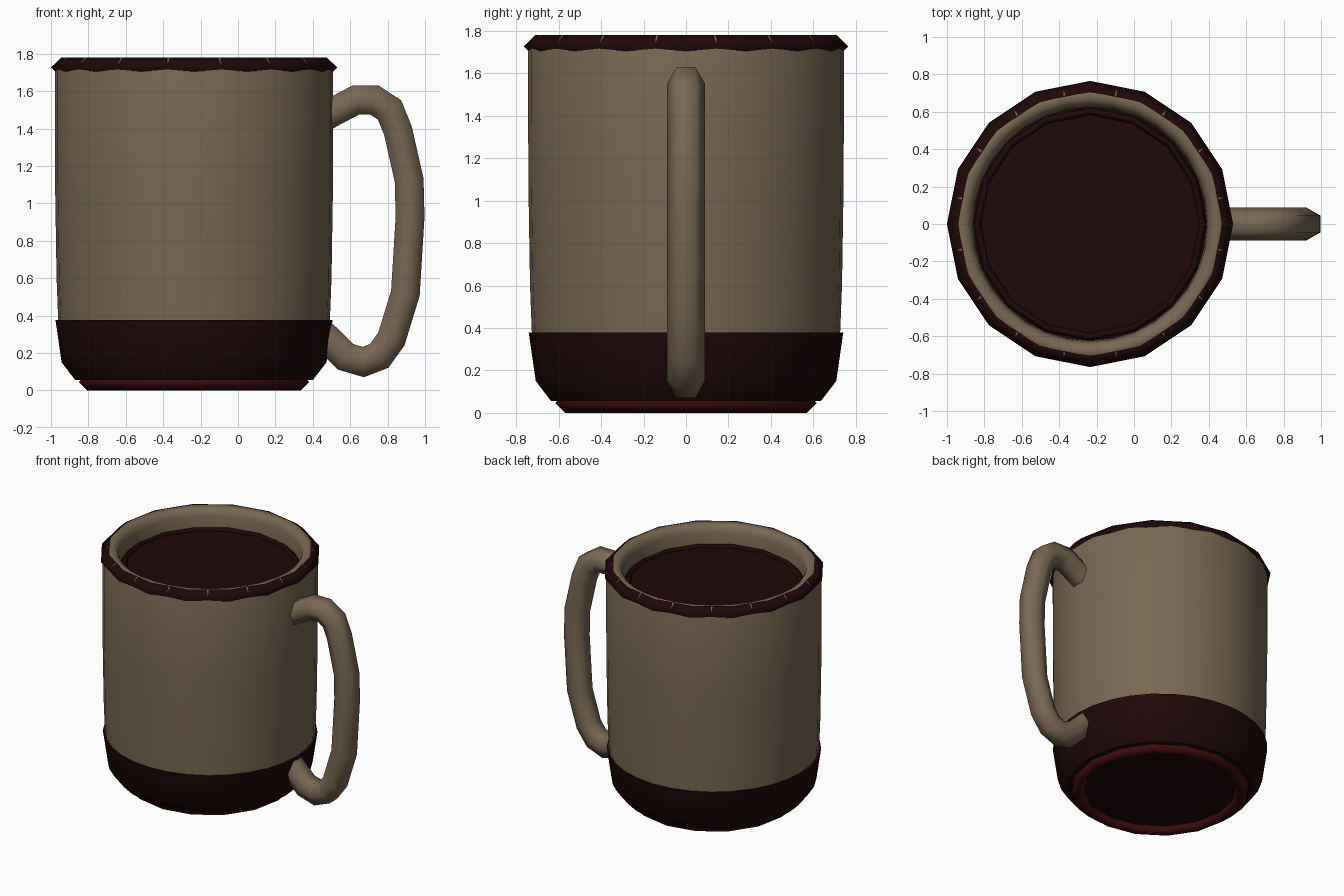
import bpy, bmesh, math
from mathutils import Vector

if "Cube" in bpy.data.objects:
    bpy.data.objects.remove(bpy.data.objects["Cube"])

CX = -0.235  # cup axis


def material(name, rgb):
    m = bpy.data.materials.new(name)
    m.diffuse_color = (*rgb, 1)
    m.use_nodes = True
    m.node_tree.nodes["Principled BSDF"].inputs["Base Color"].default_value = m.diffuse_color
    return m


CREAM = material("tan clay", (0.19, 0.138, 0.088))
DARK = material("dark brown glaze", (0.013, 0.0022, 0.0026))
RED = material("deep red glaze", (0.045, 0.0035, 0.004))


def finish(name, bm, mat, angle):
    bmesh.ops.recalc_face_normals(bm, faces=bm.faces)
    me = bpy.data.meshes.new(name)
    bm.to_mesh(me)
    bm.free()
    me.materials.append(mat)
    ob = bpy.data.objects.new(name, me)
    bpy.context.collection.objects.link(ob)
    bpy.ops.object.select_all(action='DESELECT')
    ob.select_set(True)
    bpy.context.view_layer.objects.active = ob
    bpy.ops.object.shade_smooth_by_angle(angle=math.radians(angle))
    return ob


def lathe(name, profile, mat, sides, closed=False, angle=40):
    """Turn an (r, z) profile around the cup axis."""
    bm = bmesh.new()
    vs = [bm.verts.new((CX + r, 0, z)) for r, z in profile]
    es = [bm.edges.new(p) for p in zip(vs, vs[1:])]
    if closed:
        es.append(bm.edges.new((vs[-1], vs[0])))
    bmesh.ops.spin(bm, geom=vs + es, cent=(CX, 0, 0), axis=(0, 0, 1),
                   angle=2 * math.pi, steps=sides)
    bmesh.ops.remove_doubles(bm, verts=bm.verts, dist=1e-4)
    return finish(name, bm, mat, angle)


def diamond(r, z, m):
    return [(r + m, z), (r, z + m), (r - m, z), (r, z - m)]


# cup wall, outside then over the lip and down inside
lathe("cup_body", [(0.725, 0.34), (0.735, 0.6), (0.743, 1.1), (0.744, 1.70),
                   (0.732, 1.745), (0.70, 1.777), (0.665, 1.772), (0.642, 1.755),
                   (0.63, 1.72), (0.622, 1.6), (0.62, 0.2), (0, 0.15)],
      CREAM, 32, angle=60)

# dark dipped base
lathe("cup_base", [(0, 0.055), (0.635, 0.055), (0.708, 0.15), (0.741, 0.378),
                   (0.70, 0.378)], DARK, 32, angle=42)

# low-poly rings: lip and foot
lathe("lip_ring", [(0.765, 1.727), (0.71, 1.78), (0.66, 1.727), (0.71, 1.672)],
      DARK, 16, closed=True, angle=100)
lathe("foot_ring", diamond(0.57, 0.046, 0.046), RED, 16, closed=True, angle=100)

# drink surface with a thin ring around its edge
lathe("drink", [(0.63, 1.632), (0, 1.632)], DARK, 32)
lathe("drink_edge", diamond(0.603, 1.632, 0.02), DARK, 16, closed=True, angle=100)

# handle: hexagonal tube swept along a path in the xz plane
path = [(0.43, 1.445), (0.51, 1.49), (0.63, 1.553), (0.73, 1.553), (0.81, 1.50),
        (0.855, 1.39), (0.915, 1.125), (0.92, 0.93), (0.895, 0.52), (0.82, 0.275),
        (0.755, 0.185), (0.67, 0.152), (0.575, 0.18), (0.48, 0.275), (0.42, 0.33)]
pts = [Vector((x, 0, z)) for x, z in path]
bm = bmesh.new()
rings = []
for i, p in enumerate(pts):
    a = (p - pts[i - 1]).normalized() if i else None
    b = (pts[i + 1] - p).normalized() if i < len(pts) - 1 else None
    t = ((a or b) + (b or a)).normalized()
    side = Vector((0, 1, 0))
    n = side.cross(t)
    n /= max(0.8, t.dot(a or b))
    rings.append([bm.verts.new(p + 0.089 * (side * math.cos(k * math.pi / 3)
                                            + n * math.sin(k * math.pi / 3)))
                  for k in range(6)])
for r0, r1 in zip(rings, rings[1:]):
    for k in range(6):
        j = (k + 1) % 6
        bm.faces.new((r0[k], r0[j], r1[j], r1[k]))
bm.faces.new(rings[0])
bm.faces.new(rings[-1])
finish("handle", bm, CREAM, 65)
